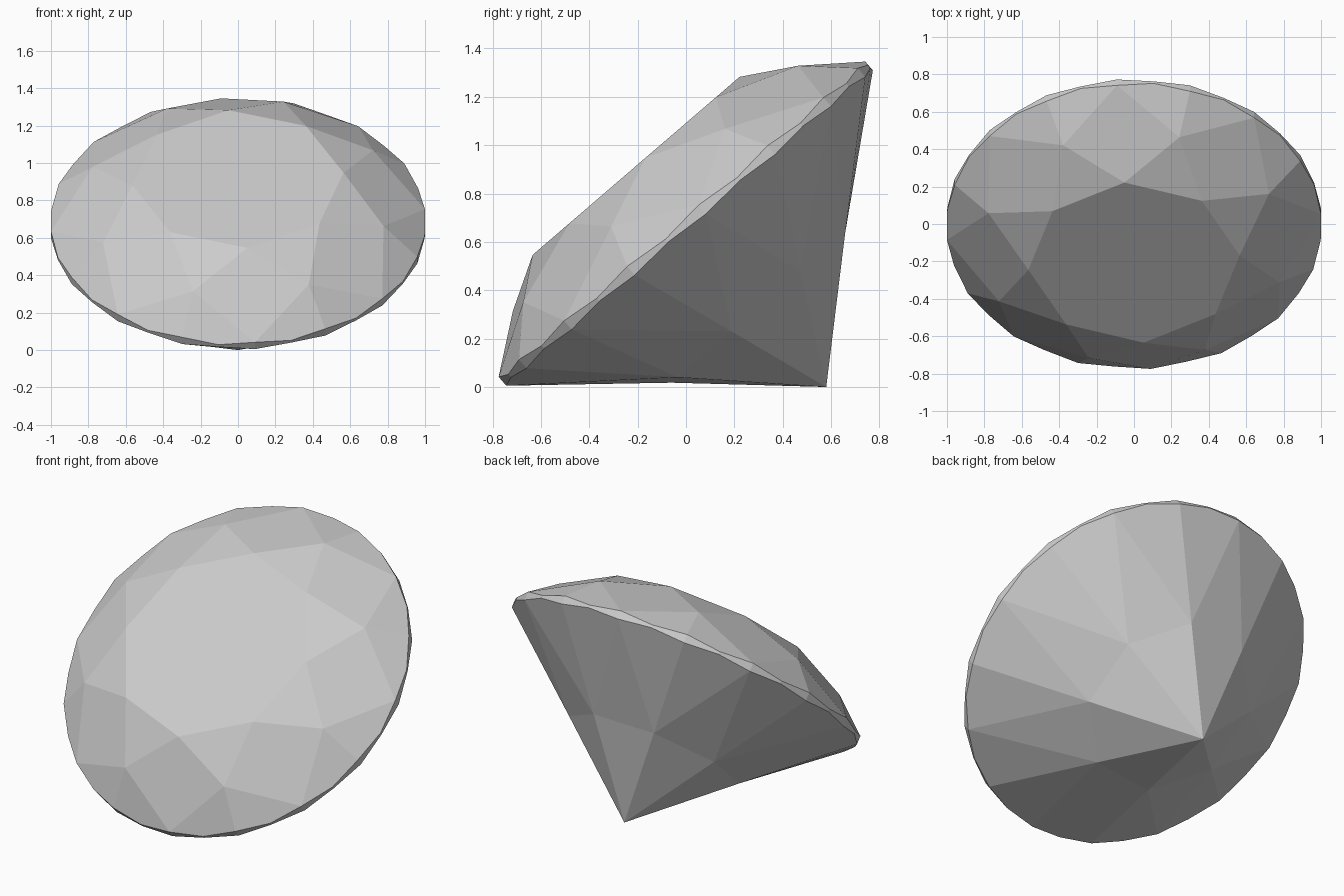
import bpy, bmesh, math
from mathutils import Matrix

if "Cube" in bpy.data.objects:
    bpy.data.objects.remove(bpy.data.objects["Cube"])

OFFSET = math.radians(5.2)       # spin of the stone about its own axis
TILT = math.radians(40.7)        # lean so it rests on the pavilion

bm = bmesh.new()


def ring(count, start, radius, heights):
    """Points on a 32-step circle; heights repeat around the ring."""
    step = 32 // count
    pts = []
    for i in range(count):
        a = OFFSET + (start + i * step) * math.tau / 32
        pts.append(bm.verts.new((radius * math.cos(a), radius * math.sin(a),
                                 heights[i % len(heights)])))
    return pts


# Rings from culet (origin) up to table
culet = bm.verts.new((0, 0, 0))
pavilion = ring(8, 2, 0.495, [0.43])
girdle_low = ring(32, 0, 1.004, [0.867, 0.881])    # scalloped edges
girdle_high = ring(32, 0, 1.004, [0.915, 0.897])
bezel = ring(8, 2, 0.815, [1.083])
table = ring(8, 0, 0.567, [1.206])

# Table
bm.faces.new(table)

for i in range(8):
    k, n = 4 * i, (i + 1) % 8
    # Crown: star and kite facets
    bm.faces.new((table[i], bezel[i], table[n]))
    bm.faces.new((table[i], bezel[i - 1], girdle_high[k], bezel[i]))
    # Pavilion: main facets
    bm.faces.new((culet, pavilion[i], pavilion[i - 1]))
    bm.faces.new((pavilion[i - 1], pavilion[i], girdle_low[k]))
    # Halves beside the girdle, above and below
    for h in (k, k + 2):
        idx = [h, h + 1, (h + 2) % 32]
        bm.faces.new([bezel[i]] + [girdle_high[j] for j in idx])
        bm.faces.new([pavilion[i]] + [girdle_low[j] for j in idx])

# Girdle band
for k in range(32):
    n = (k + 1) % 32
    bm.faces.new((girdle_low[k], girdle_low[n], girdle_high[n], girdle_high[k]))

bmesh.ops.recalc_face_normals(bm, faces=bm.faces)
bm.transform(Matrix.Translation((0, 0.58, 0)) @ Matrix.Rotation(TILT, 4, 'X'))

mesh = bpy.data.meshes.new("cut_gemstone")
bm.to_mesh(mesh)
bm.free()
bpy.context.collection.objects.link(bpy.data.objects.new("cut_gemstone", mesh))
